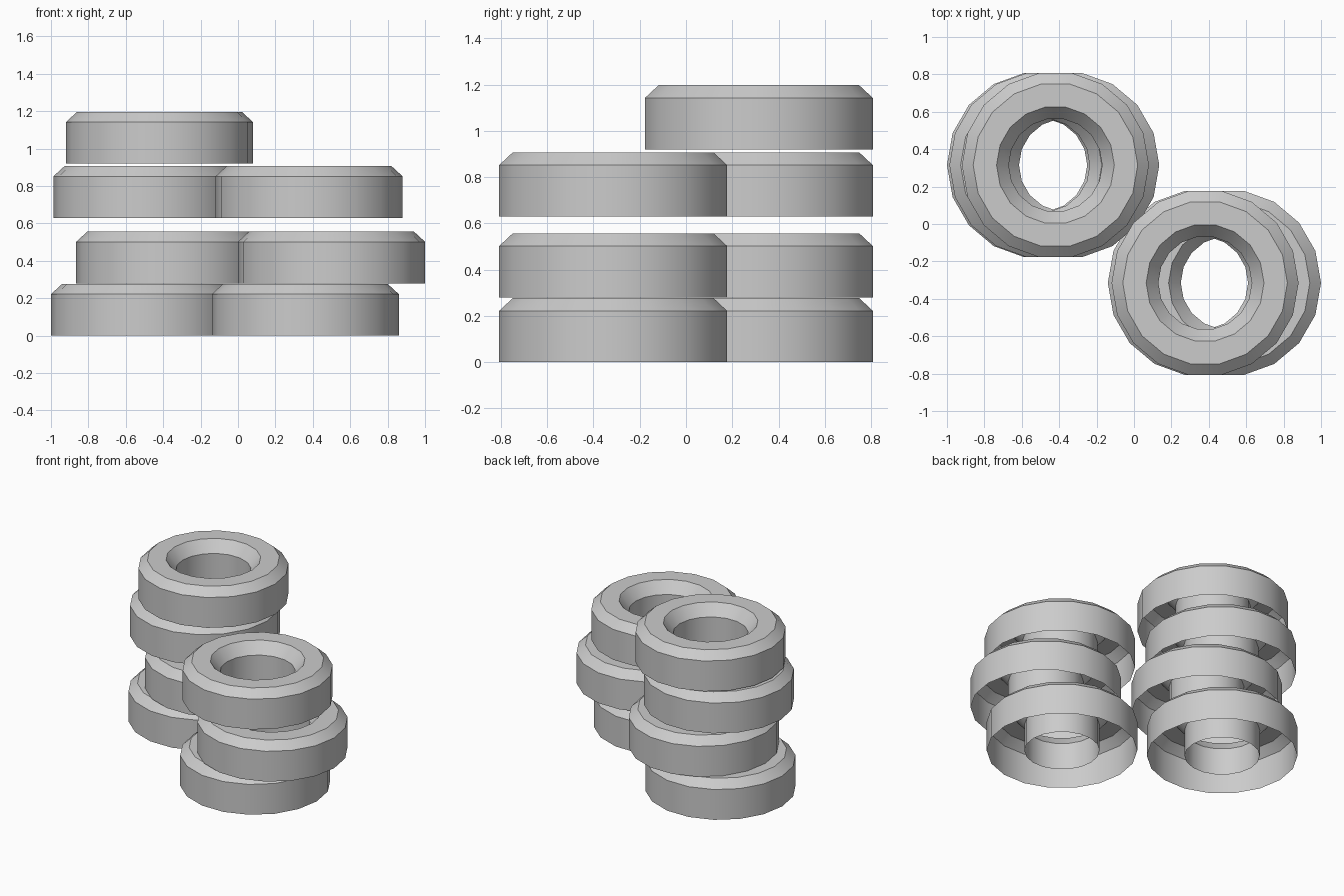
import bpy, bmesh, math

if "Cube" in bpy.data.objects:
    bpy.data.objects.remove(bpy.data.objects["Cube"])

SIDES = 18
# Tyre cross-section (radius, height): outer wall, shoulder, top, rim slope, inner tube
PROFILE = [(0.50, 0.0), (0.50, 0.222), (0.44, 0.277),
           (0.315, 0.277), (0.25, 0.197), (0.25, 0.0)]


def make_tyre_mesh():
    """Spin the open-bottomed profile around z."""
    bm = bmesh.new()
    rings = []
    for r, z in PROFILE:
        rings.append([bm.verts.new((r * math.cos(2 * math.pi * i / SIDES),
                                    r * math.sin(2 * math.pi * i / SIDES), z))
                      for i in range(SIDES)])
    for low, high in zip(rings, rings[1:]):
        for i in range(SIDES):
            j = (i + 1) % SIDES
            bm.faces.new((low[i], low[j], high[j], high[i]))
    mesh = bpy.data.meshes.new("tyre")
    bm.to_mesh(mesh)
    bm.free()
    return mesh


def add_stack(name, y, offsets):
    """Place one stack of loosely piled tyres."""
    for n, (x, z) in enumerate(offsets, 1):
        tyre = bpy.data.objects.new(f"{name}_tyre_{n}", make_tyre_mesh())
        tyre.location = (x, y, z)
        bpy.context.collection.objects.link(tyre)
        bpy.ops.object.select_all(action='DESELECT')
        bpy.context.view_layer.objects.active = tyre
        tyre.select_set(True)
        bpy.ops.object.shade_smooth_by_angle(angle=math.radians(30))


# Tall stack at the back left, short stack at the front right
add_stack("back", 0.315, [(-0.50, 0.0), (-0.365, 0.28), (-0.487, 0.63), (-0.42, 0.92)])
add_stack("front", -0.315, [(0.36, 0.0), (0.50, 0.28), (0.38, 0.63)])
